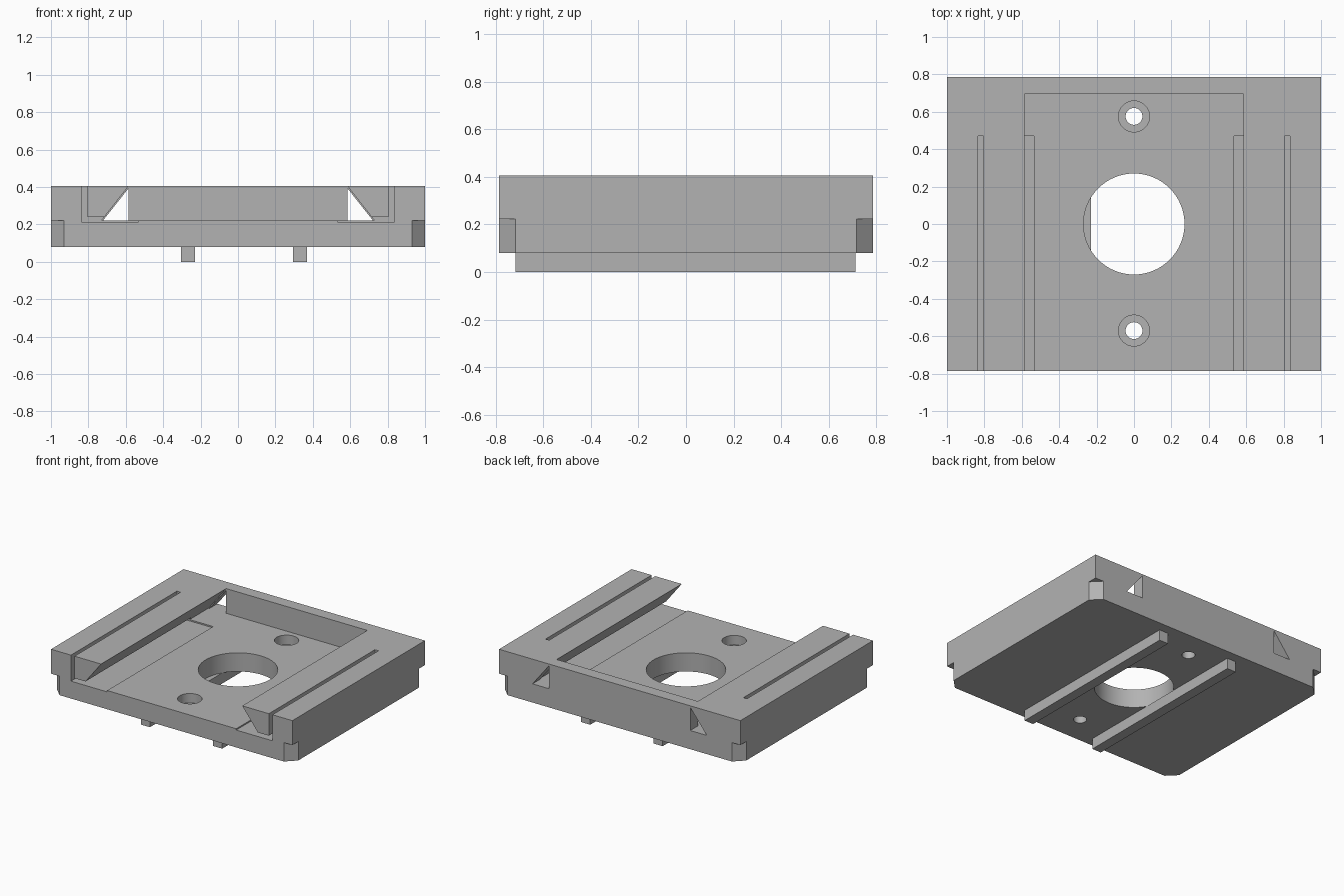
import bpy, bmesh, math

if "Cube" in bpy.data.objects:
    bpy.data.objects.remove(bpy.data.objects["Cube"])

grey = bpy.data.materials.new("plain grey")
grey.use_nodes = True
COLOUR = (0.45, 0.45, 0.45, 1)
grey.diffuse_color = COLOUR
grey.node_tree.nodes["Principled BSDF"].inputs["Base Color"].default_value = COLOUR


def prism(name, profile, start, end, axis="y"):
    """Extrude a closed 2D profile along y (profile in x,z) or z (profile in x,y)."""
    place = (lambda a, b, d: (a, d, b)) if axis == "y" else (lambda a, b, d: (a, b, d))
    bm = bmesh.new()
    low = [bm.verts.new(place(a, b, start)) for a, b in profile]
    high = [bm.verts.new(place(a, b, end)) for a, b in profile]
    bm.faces.new(low)
    bm.faces.new(high)
    for i in range(len(low)):
        j = (i + 1) % len(low)
        bm.faces.new((low[i], low[j], high[j], high[i]))
    bmesh.ops.recalc_face_normals(bm, faces=bm.faces)
    mesh = bpy.data.meshes.new(name)
    bm.to_mesh(mesh)
    bm.free()
    obj = bpy.data.objects.new(name, mesh)
    bpy.context.collection.objects.link(obj)
    mesh.materials.append(grey)
    return obj


def rect(x0, x1, a0, a1):
    return [(x0, a0), (x1, a0), (x1, a1), (x0, a1)]


def circle(y, radius, sides):
    return [(radius * math.cos(math.tau * i / sides),
             y + radius * math.sin(math.tau * i / sides)) for i in range(sides)]


def cut(body, cutter):
    mod = body.modifiers.new(cutter.name, "BOOLEAN")
    mod.operation = "DIFFERENCE"
    mod.solver = "EXACT"
    mod.object = cutter
    bpy.context.view_layer.objects.active = body
    bpy.ops.object.modifier_apply(modifier=mod.name)
    bpy.data.objects.remove(cutter)


HALF_Y, FLOOR, TOP, BASE = 0.785, 0.22, 0.405, 0.08

# Main block
block = prism("mounting_block", rect(-1, 1, BASE, TOP), -HALF_Y, HALF_Y)

# Dovetail channel, open at the front
half = [(0.73, FLOOR), (0.585, TOP), (0.585, 0.5)]
channel = half + [(-x, z) for x, z in reversed(half)]
cut(block, prism("channel_cutter", channel, -0.9, 0.695))

for s in (-1, 1):
    # Triangular opening through the back wall
    tri = [(s * 0.585, FLOOR), (s * 0.722, FLOOR), (s * 0.585, 0.393)]
    cut(block, prism("back_opening_cutter", tri, 0.65, 0.9))
    # L-shaped slit that frees each clamping jaw
    slit = [(0.535, 0.21), (0.835, 0.21), (0.835, 0.5),
            (0.805, 0.5), (0.805, 0.24), (0.535, 0.24)]
    cut(block, prism("slit_cutter", [(s * x, z) for x, z in slit], -0.9, 0.47))
    # Chamfered lower corners
    for t in (-1, 1):
        c = 0.07
        corner = [(s * (1 - 2 * c), t * (HALF_Y + c)), (s * (1 + c), t * (HALF_Y + c)),
                  (s * (1 + c), t * (HALF_Y - 2 * c))]
        cut(block, prism("corner_cutter", corner, 0, 0.222, "z"))

# Central hole and the two counterbored screw holes
cut(block, prism("centre_hole_cutter", circle(0, 0.27, 64), 0, 0.5, "z"))
for y in (-0.57, 0.575):
    cut(block, prism("screw_head_cutter", circle(y, 0.083, 40), 0.15, 0.3, "z"))
    cut(block, prism("screw_hole_cutter", circle(y, 0.045, 32), 0, 0.3, "z"))

# Smooth hole walls, crisp edges
bpy.ops.object.select_all(action="DESELECT")
block.select_set(True)
bpy.context.view_layer.objects.active = block
bpy.ops.object.shade_smooth_by_angle(angle=math.radians(30))

# Guide rails under the block
for name, x in (("right_rail", -0.305), ("left_rail", 0.295)):
    prism(name, rect(x, x + 0.075, 0, BASE), -0.715, 0.712)
